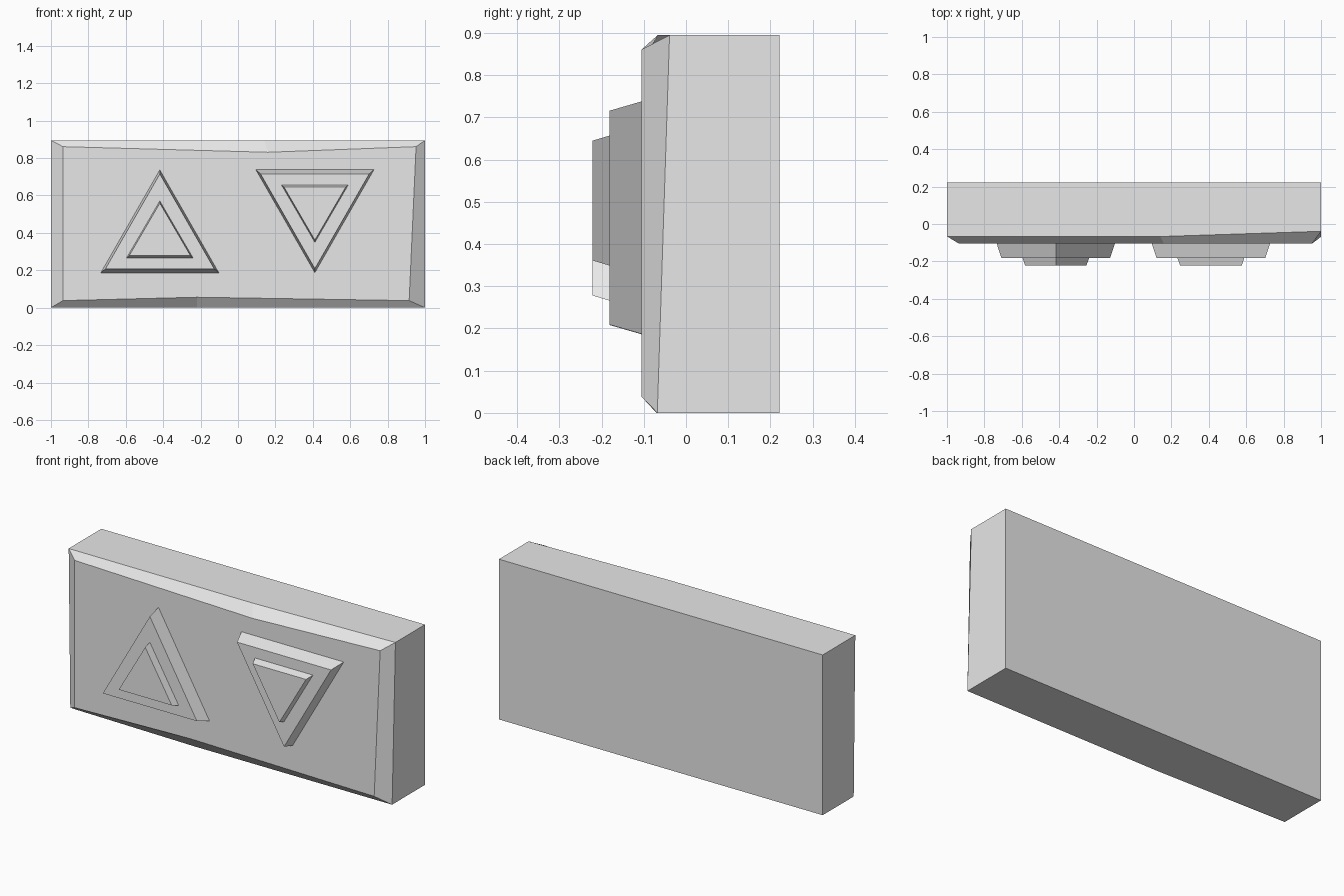
import bpy
import bmesh

cube = bpy.data.objects.get("Cube")
if cube:
    bpy.data.objects.remove(cube, do_unlink=True)

grey = bpy.data.materials.new("stone grey")
grey.use_nodes = True
color = (0.8, 0.8, 0.8, 1)
grey.diffuse_color = color
grey.node_tree.nodes["Principled BSDF"].inputs["Base Color"].default_value = color

BACK, FACE, STEP, TIP = 0.222, -0.105, -0.181, -0.222
TOP = 0.895


def bridge(bm, a, b):
    """Join two matching loops with quads."""
    for i in range(len(a)):
        j = (i + 1) % len(a)
        bm.faces.new((a[i], a[j], b[j], b[i]))


def finish(name, bm):
    bmesh.ops.recalc_face_normals(bm, faces=bm.faces)
    mesh = bpy.data.meshes.new(name)
    bm.to_mesh(mesh)
    bm.free()
    mesh.materials.append(grey)
    obj = bpy.data.objects.new(name, mesh)
    bpy.context.collection.objects.link(obj)


# Block with an uneven hand-cut chamfer around its front face
bm = bmesh.new()
back = [bm.verts.new((x, BACK, z)) for x, z in ((-1, 0), (1, 0), (1, TOP), (-1, TOP))]
rim = [bm.verts.new(p) for p in (
    (-1, -0.052, 0), (-0.22, -0.07, 0), (1, -0.068, 0),
    (1, -0.039, TOP), (0.14, -0.067, TOP), (-1, -0.066, TOP))]
face = [bm.verts.new((x, FACE, z)) for x, z in (
    (-0.936, 0.038), (-0.22, 0.056), (0.915, 0.038),
    (0.952, 0.861), (0.16, 0.831), (-0.936, 0.861))]
bridge(bm, rim, face)
bm.faces.new(face)
bm.faces.new(back)
bl, br, tr, tl = back
bm.faces.new((bl, br, rim[2], rim[1], rim[0]))
bm.faces.new((br, tr, rim[3], rim[2]))
bm.faces.new((tr, tl, rim[5], rim[4], rim[3]))
bm.faces.new((tl, bl, rim[0], rim[5]))
finish("block", bm)


# Raised triangles with sloping sides, one stacked on another
def raised_triangle(name, cx, half_width, z_base, z_apex, y_root, y_top, taper=0.92):
    bm = bmesh.new()
    cz = (z_base + z_apex) / 2
    half_height = (z_apex - z_base) / 2
    loops = []
    for y, s in ((y_root, 1), (y_top, taper)):
        loops.append([bm.verts.new((cx + s * half_width * u, y, cz + s * half_height * v))
                      for u, v in ((-1, -1), (1, -1), (0, 1))])
    bridge(bm, *loops)
    for loop in loops:
        bm.faces.new(loop)
    finish(name, bm)


raised_triangle("up_triangle_base", -0.418, 0.316, 0.186, 0.737, FACE, STEP)
raised_triangle("up_triangle_cap", -0.418, 0.178, 0.266, 0.571, STEP, TIP)
raised_triangle("down_triangle_base", 0.411, 0.316, 0.738, 0.187, FACE, STEP)
raised_triangle("down_triangle_cap", 0.411, 0.179, 0.657, 0.349, STEP, TIP)
